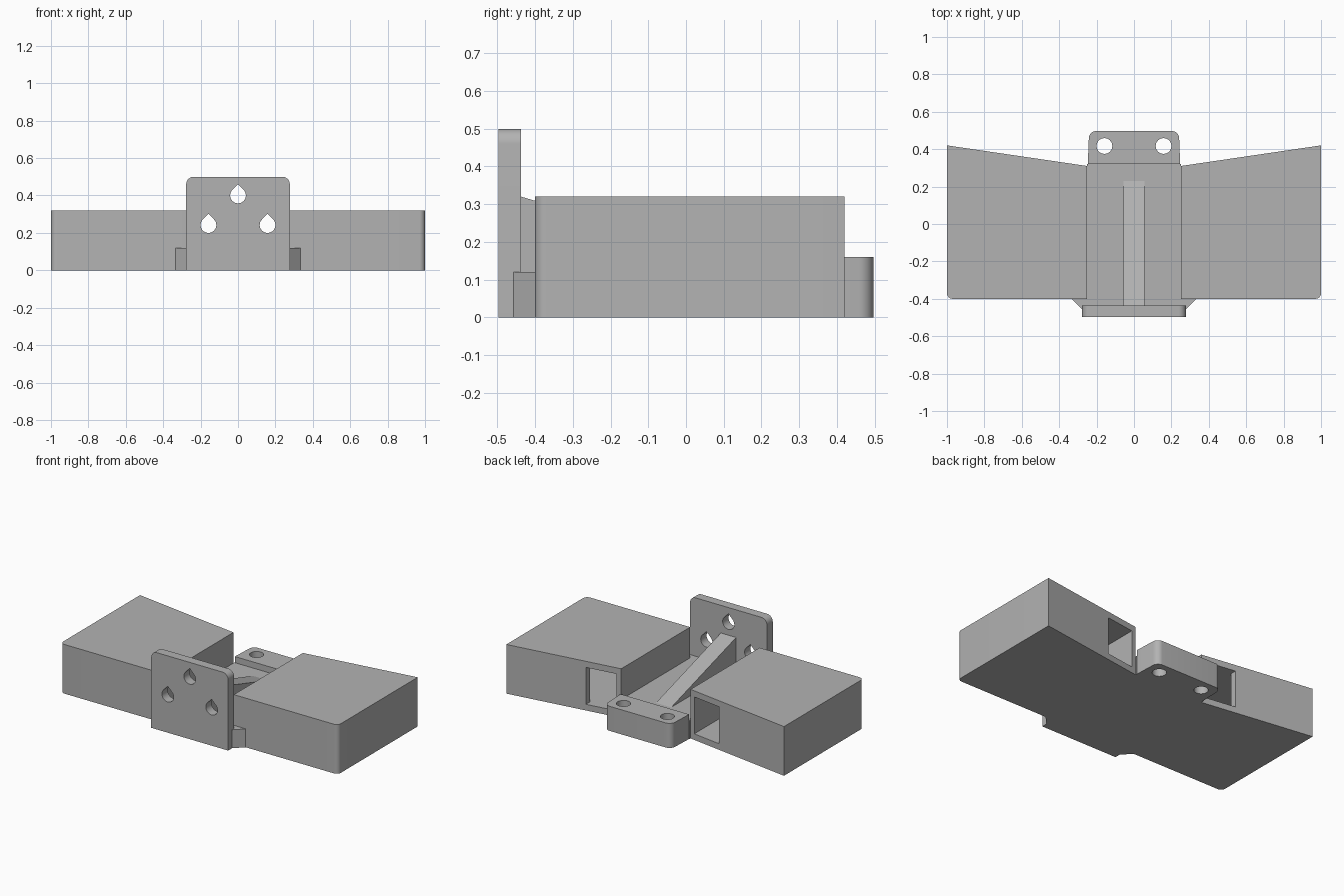
import bpy, bmesh, math
from mathutils import Vector

cube = bpy.data.objects.get("Cube")
if cube:
    bpy.data.objects.remove(cube, do_unlink=True)

grey = bpy.data.materials.new("plain_grey")
grey.use_nodes = True
grey.diffuse_color = (0.45, 0.45, 0.45, 1)
grey.node_tree.nodes["Principled BSDF"].inputs["Base Color"].default_value = (0.45, 0.45, 0.45, 1)

# Axis order used to place (u, v, depth) of an extruded outline
PLANES = {
    "Z": lambda u, v, d: (u, v, d),
    "Y": lambda u, v, d: (u, d, v),
    "X": lambda u, v, d: (d, u, v),
}


def fillet(points, steps=8):
    """Round each (u, v, radius) corner of an outline."""
    out = []
    for i, (u, v, r) in enumerate(points):
        p = Vector((u, v))
        if r == 0:
            out.append(p)
            continue
        a = (Vector(points[i - 1][:2]) - p).normalized()
        b = (Vector(points[(i + 1) % len(points)][:2]) - p).normalized()
        half = a.angle(b) / 2
        centre = p + (a + b).normalized() * r / math.sin(half)
        start = p + a * r / math.tan(half) - centre
        sweep = start.angle_signed(p + b * r / math.tan(half) - centre)
        for k in range(steps + 1):
            t = -sweep * k / steps
            out.append(centre + Vector((start.x * math.cos(t) - start.y * math.sin(t),
                                        start.x * math.sin(t) + start.y * math.cos(t))))
    return out


def prism(name, outline, low, high, axis="Z"):
    """Extrude an outline along an axis."""
    place = PLANES[axis]
    bm = bmesh.new()
    face = bm.faces.new([bm.verts.new(place(u, v, low)) for u, v in outline])
    ext = bmesh.ops.extrude_face_region(bm, geom=[face])
    shift = Vector(place(0, 0, high - low))
    for g in ext["geom"]:
        if isinstance(g, bmesh.types.BMVert):
            g.co += shift
    bmesh.ops.recalc_face_normals(bm, faces=bm.faces)
    mesh = bpy.data.meshes.new(name)
    bm.to_mesh(mesh)
    bm.free()
    mesh.materials.append(grey)
    obj = bpy.data.objects.new(name, mesh)
    bpy.context.collection.objects.link(obj)
    return obj


def cut(obj, cutters):
    """Subtract the cutters, then discard them."""
    for c in cutters:
        c.hide_render = True
        mod = obj.modifiers.new("cut", "BOOLEAN")
        mod.operation = "DIFFERENCE"
        mod.solver = "EXACT"
        mod.object = c
    bpy.context.view_layer.update()
    result = bpy.data.meshes.new_from_object(obj.evaluated_get(bpy.context.evaluated_depsgraph_get()))
    obj.modifiers.clear()
    obj.data = result
    for c in cutters:
        bpy.data.objects.remove(c, do_unlink=True)


def circle(u, v, r, start=0, end=360, n=32):
    angles = [math.radians(start + (end - start) * k / n) for k in range(n)]
    return [(u + r * math.cos(a), v + r * math.sin(a)) for a in angles]


def teardrop(u, v, r):
    return circle(u, v, r, 135, 405) + [(u + r * 0.707, v + r * 0.707), (u, v + r * 1.414)]


def back_y(x):
    """Slanted back edge of the side boxes."""
    return 0.31 + 0.147 * (x - 0.25)


parts = []
H = 0.32      # box height
WALL = 0.04   # box wall thickness
FLOOR = 0.12  # middle floor height

# Hollow side boxes, each with an opening in its back wall
for side, s in (("left", 1), ("right", -1)):
    shell = fillet([(s * 0.25, -0.4, 0), (s, -0.4, 0.03),
                    (s, back_y(1), 0), (s * 0.25, back_y(0.25), 0)])
    box = prism(side + "_box", shell, 0, H)
    inner = [(s * x, y) for x, y in ((0.28, -0.36), (0.96, -0.36),
             (0.96, back_y(0.96) - WALL), (0.28, back_y(0.28) - WALL))]
    cavity = prism("cavity", inner, WALL, H - WALL)
    cut(box, [cavity])
    door = [(s * x, y) for x, y in ((0.28, 0.2), (0.48, 0.2), (0.48, 0.5), (0.28, 0.5))]
    cut(box, [prism("opening", door, WALL, H - WALL)])
    parts.append(box)

    # Angled gusset between the front plate and the box
    parts.append(prism(side + "_gusset", [(s * 0.25, -0.4), (s * 0.335, -0.4),
                       (s * 0.277, -0.458), (s * 0.25, -0.458)], 0, FLOOR))

# Middle floor
parts.append(prism("middle_floor", [(-0.25, -0.437), (0.25, -0.437),
                                    (0.25, 0.32), (-0.25, 0.32)], 0, FLOOR))

# Sloping rib behind the plate
parts.append(prism("rib", [(-0.437, FLOOR), (0.23, FLOOR), (-0.437, H)], -0.055, 0.055, "X"))

# Front plate with three teardrop holes
plate = prism("front_plate", fillet([(-0.277, 0, 0), (0.277, 0, 0),
              (0.277, 0.5, 0.04), (-0.277, 0.5, 0.04)]), -0.497, -0.437, "Y")
cut(plate, [prism("hole", teardrop(x, z, 0.042), -0.6, -0.4, "Y")
            for x, z in ((-0.158, 0.242), (0.158, 0.242), (0, 0.4))])
parts.append(plate)

# Back tab with two round holes
tab = prism("back_tab", fillet([(-0.247, 0.32, 0), (0.247, 0.32, 0),
            (0.24, 0.497, 0.04), (-0.24, 0.497, 0.04)]), 0, 0.16)
cut(tab, [prism("hole", circle(x, 0.417, 0.042), -0.1, 0.3) for x in (-0.158, 0.158)])
parts.append(tab)

# Smooth the rounded corners while keeping hard edges
bpy.ops.object.select_all(action="DESELECT")
for p in parts:
    p.select_set(True)
bpy.context.view_layer.objects.active = parts[0]
bpy.ops.object.shade_smooth_by_angle(angle=math.radians(30))
